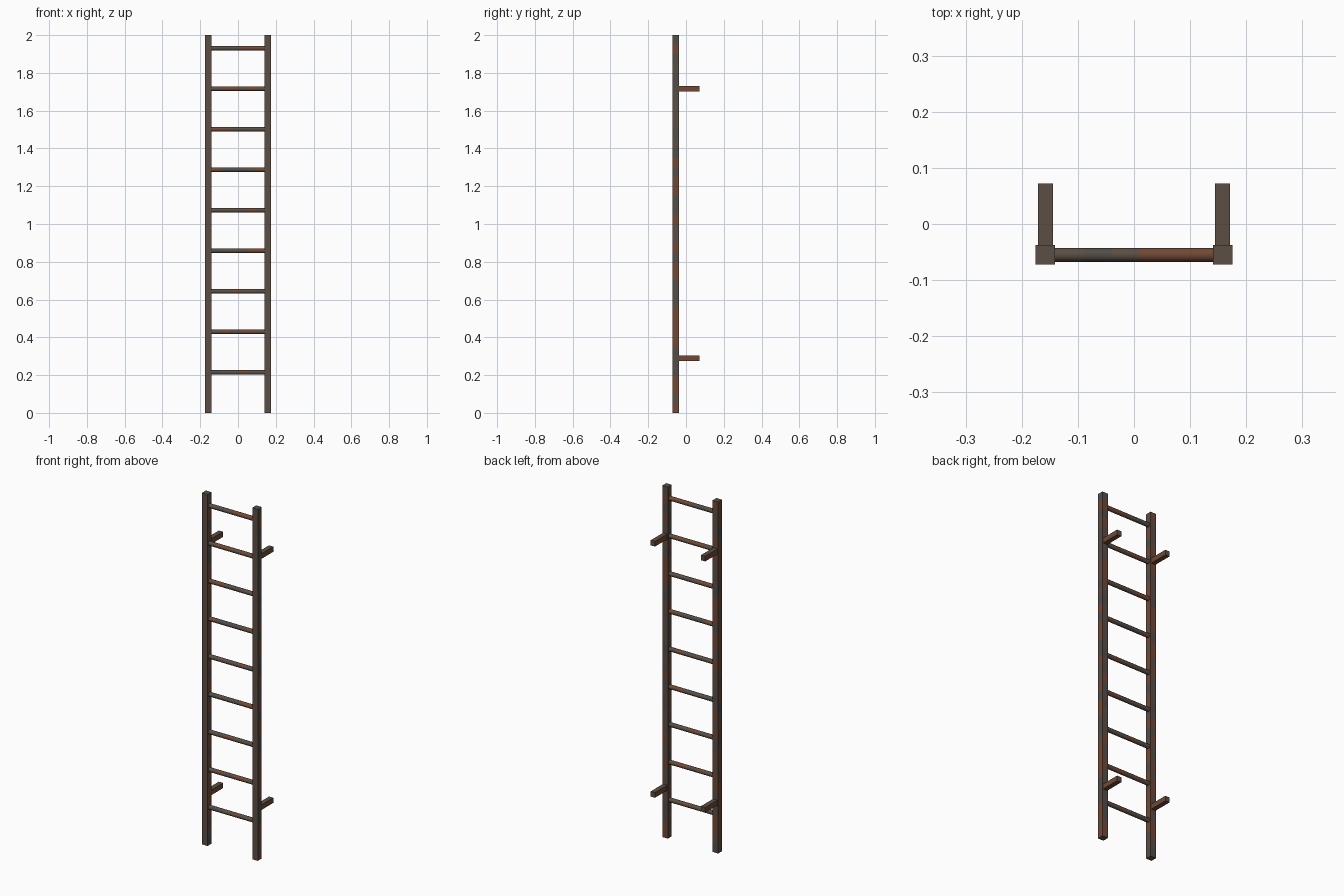
import bpy, bmesh, math, random
from mathutils import Matrix

if "Cube" in bpy.data.objects:
    bpy.data.objects.remove(bpy.data.objects["Cube"])

random.seed(4)


def material(name, rgb):
    m = bpy.data.materials.new(name)
    m.diffuse_color = (*rgb, 1)
    m.use_nodes = True
    m.node_tree.nodes["Principled BSDF"].inputs["Base Color"].default_value = m.diffuse_color
    return m


MATS = [material("weathered_iron", (0.105, 0.078, 0.058)),
        material("rust", (0.165, 0.066, 0.036)),
        material("dark_iron", (0.085, 0.074, 0.066))]


def finish(bm, name):
    bmesh.ops.recalc_face_normals(bm, faces=bm.faces)
    me = bpy.data.meshes.new(name)
    bm.to_mesh(me)
    bm.free()
    for m in MATS:
        me.materials.append(m)
    ob = bpy.data.objects.new(name, me)
    bpy.context.collection.objects.link(ob)
    return ob


def box(lo, hi):
    bm = bmesh.new()
    size = [b - a for a, b in zip(lo, hi)]
    mid = [(a + b) / 2 for a, b in zip(lo, hi)]
    bmesh.ops.create_cube(bm, size=1, matrix=Matrix.Translation(mid) @ Matrix.Diagonal((*size, 1)))
    bm.normal_update()
    return bm


def slice_along(bm, axis, cuts):
    no = [0, 0, 0]
    no[axis] = 1
    for c in cuts:
        co = [0, 0, 0]
        co[axis] = c
        bmesh.ops.bisect_plane(bm, geom=bm.verts[:] + bm.edges[:] + bm.faces[:], plane_co=co, plane_no=no)
    bm.normal_update()


RAIL_X, RAIL_Y, RAIL_H = 0.158, -0.055, 0.0175
STEP = 0.2145

for side, label in ((-1, "left"), (1, "right")):
    x = side * RAIL_X
    # Square rail, with rust bands on its sides and back
    bm = box((x - RAIL_H, RAIL_Y - RAIL_H, 0), (x + RAIL_H, RAIL_Y + RAIL_H, 2))
    slice_along(bm, 2, [i * 0.05 for i in range(1, 40)])
    for f in bm.faces:
        if abs(f.normal.x) > 0.5:
            f.material_index = random.choice((0, 1, 1, 2))
        elif f.normal.y > 0.5:
            f.material_index = random.choice((0, 0, 1, 2))
    finish(bm, label + "_rail")

    # Wall brackets behind the rail, rusty on sides and underside
    for z, place in ((0.288, "lower"), (1.717, "upper")):
        bm = box((x - 0.0135, RAIL_Y, z - 0.0145), (x + 0.0135, 0.0725, z + 0.0145))
        for f in bm.faces:
            if abs(f.normal.x) > 0.5 or f.normal.z < -0.5:
                f.material_index = 1
        finish(bm, f"{label}_{place}_bracket")

# Round rungs with rust patches along their length
for i in range(1, 10):
    bm = bmesh.new()
    mat = Matrix.Translation((0, RAIL_Y, STEP * i)) @ Matrix.Rotation(math.pi / 2, 4, 'Y')
    bmesh.ops.create_cone(bm, cap_ends=True, segments=12, radius1=0.0125, radius2=0.0125,
                          depth=2 * RAIL_X, matrix=mat)
    cuts = [-0.09, -0.04, 0.01, 0.05, 0.1]
    slice_along(bm, 0, cuts)
    tint = [random.choice((0, 0, 1, 2)) for _ in range(len(cuts) + 1)]
    for f in bm.faces:
        f.smooth = abs(f.normal.x) < 0.5
        f.material_index = tint[sum(f.calc_center_median().x > c for c in cuts)]
    finish(bm, f"rung_{i}")
